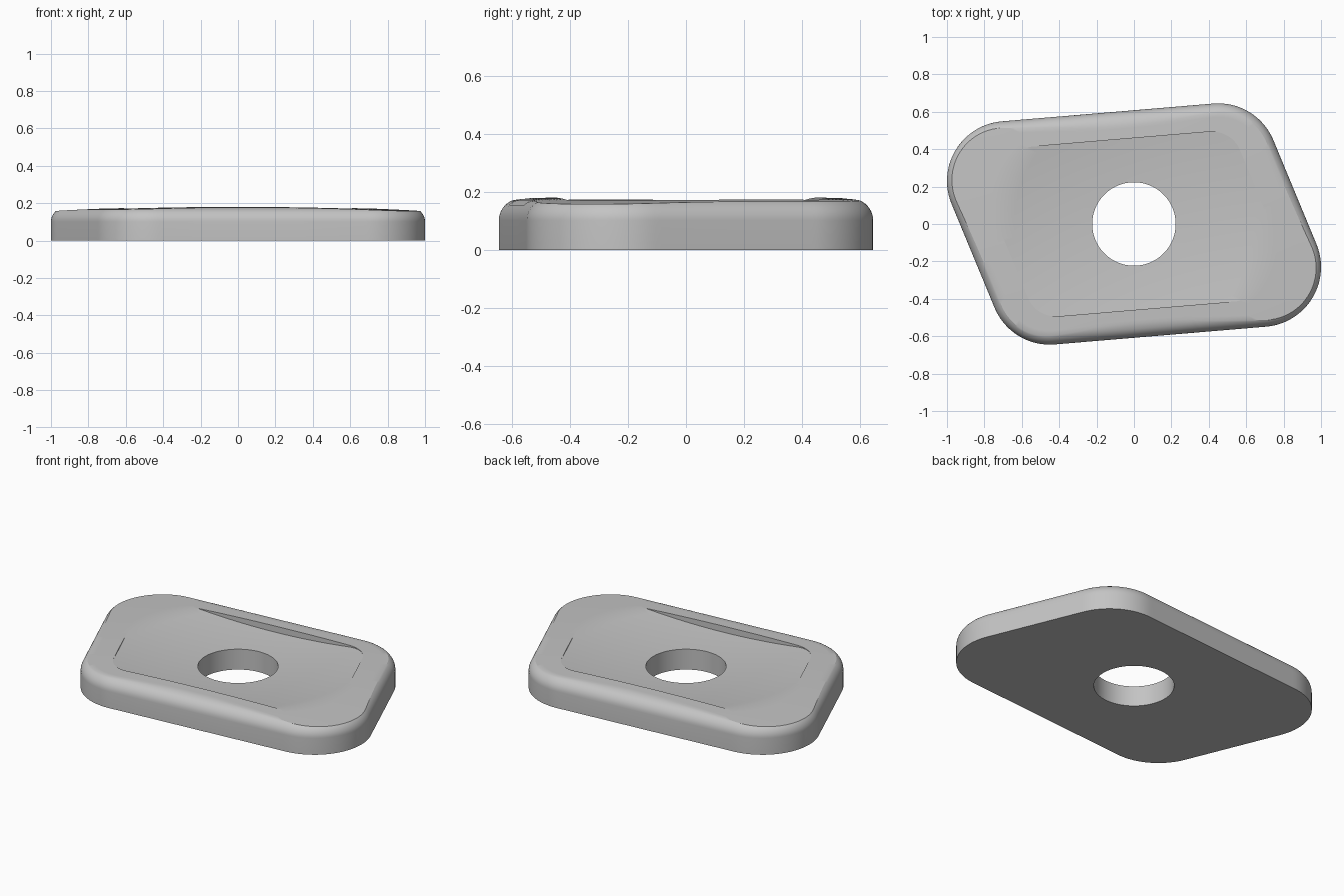
import bpy, bmesh, math
from mathutils import Vector

cube = bpy.data.objects.get("Cube")
if cube:
    bpy.data.objects.remove(cube, do_unlink=True)

RAYS = 288
HOLE = 0.223        # bore radius
MEET = 0.70         # radius where dished floor meets domed rim
FILLET, FILLET_BASE = 0.075, 0.101


def skewed_corners(a, b):
    """Four corner centres, the second pair being the first turned half round."""
    a, b = Vector(a), Vector(b)
    return [a, -b, -a, b]


PLATE = skewed_corners((0.45, 0.325), (0.68, -0.23))
RECESS = skewed_corners((0.419, 0.334), (0.658, -0.2435))


def reach(corners, radius, d):
    """Distance from the middle to a rounded outline in direction d."""
    best = 0
    for p, q in zip(corners, corners[1:] + corners[:1]):
        disc = p.dot(d) ** 2 - p.length_squared + radius ** 2
        if disc >= 0:
            best = max(best, p.dot(d) + math.sqrt(disc))
        along = (q - p).normalized()
        n = Vector((-along.y, along.x))
        if n.dot(p) < 0:
            n = -n
        if n.dot(d) > 0:
            t = (n.dot(p) + radius) / n.dot(d)
            if 0 <= (d * t - p).dot(along) <= (q - p).length:
                best = max(best, t)
    return best


def dome(r):
    return 0.186 - 0.028 * r * r


def dish(r):
    return dome(MEET) - 0.107 * (MEET ** 2 - r * r)


def section(d):
    """Closed (radius, height) section of the plate along one ray."""
    edge = lambda inset: reach(PLATE, 0.32 - inset, d)
    pts = [(HOLE, 0)]
    # dished floor, then the step up to the rim
    step = min(MEET, reach(RECESS, 0.16, d))
    for i in range(9):
        r = HOLE + (step - HOLE) * i / 8
        pts.append((r, dish(r)))
    # domed rim up to where it meets the rounded edge
    inset = FILLET / 2
    for _ in range(6):
        rise = min(dome(edge(inset)) - FILLET_BASE, FILLET)
        inset = FILLET - math.sqrt(FILLET ** 2 - rise ** 2)
    end = edge(inset)
    for i in range(5):
        r = step + (end - step) * i / 4
        pts.append((r, dome(r)))
    # rounded edge and side
    top = math.asin(rise / FILLET)
    for i in range(7, -1, -1):
        a = top * i / 8
        pts.append((edge(FILLET * (1 - math.cos(a))), FILLET_BASE + FILLET * math.sin(a)))
    pts.append((edge(0), 0))
    return pts


# Sweep the section around the bore
bm = bmesh.new()
rows = []
for k in range(RAYS):
    a = math.tau * k / RAYS
    d = Vector((math.cos(a), math.sin(a)))
    rows.append([bm.verts.new((d.x * r, d.y * r, z)) for r, z in section(d)])
for k in range(RAYS):
    here, after = rows[k - 1], rows[k]
    for i in range(len(here)):
        j = (i + 1) % len(here)
        bm.faces.new((here[i], after[i], after[j], here[j]))
bmesh.ops.remove_doubles(bm, verts=bm.verts, dist=0.00001)
bmesh.ops.recalc_face_normals(bm, faces=bm.faces)

mesh = bpy.data.meshes.new("plate")
bm.to_mesh(mesh)
bm.free()
plate = bpy.data.objects.new("recessed_plate", mesh)
bpy.context.collection.objects.link(plate)

# Plain grey finish
grey = bpy.data.materials.new("plain_grey")
grey.use_nodes = True
colour = (0.55, 0.55, 0.55, 1)
grey.diffuse_color = colour
grey.node_tree.nodes["Principled BSDF"].inputs["Base Color"].default_value = colour
mesh.materials.append(grey)

bpy.ops.object.select_all(action='DESELECT')
plate.select_set(True)
bpy.context.view_layer.objects.active = plate
bpy.ops.object.shade_smooth_by_angle(angle=math.radians(30))
